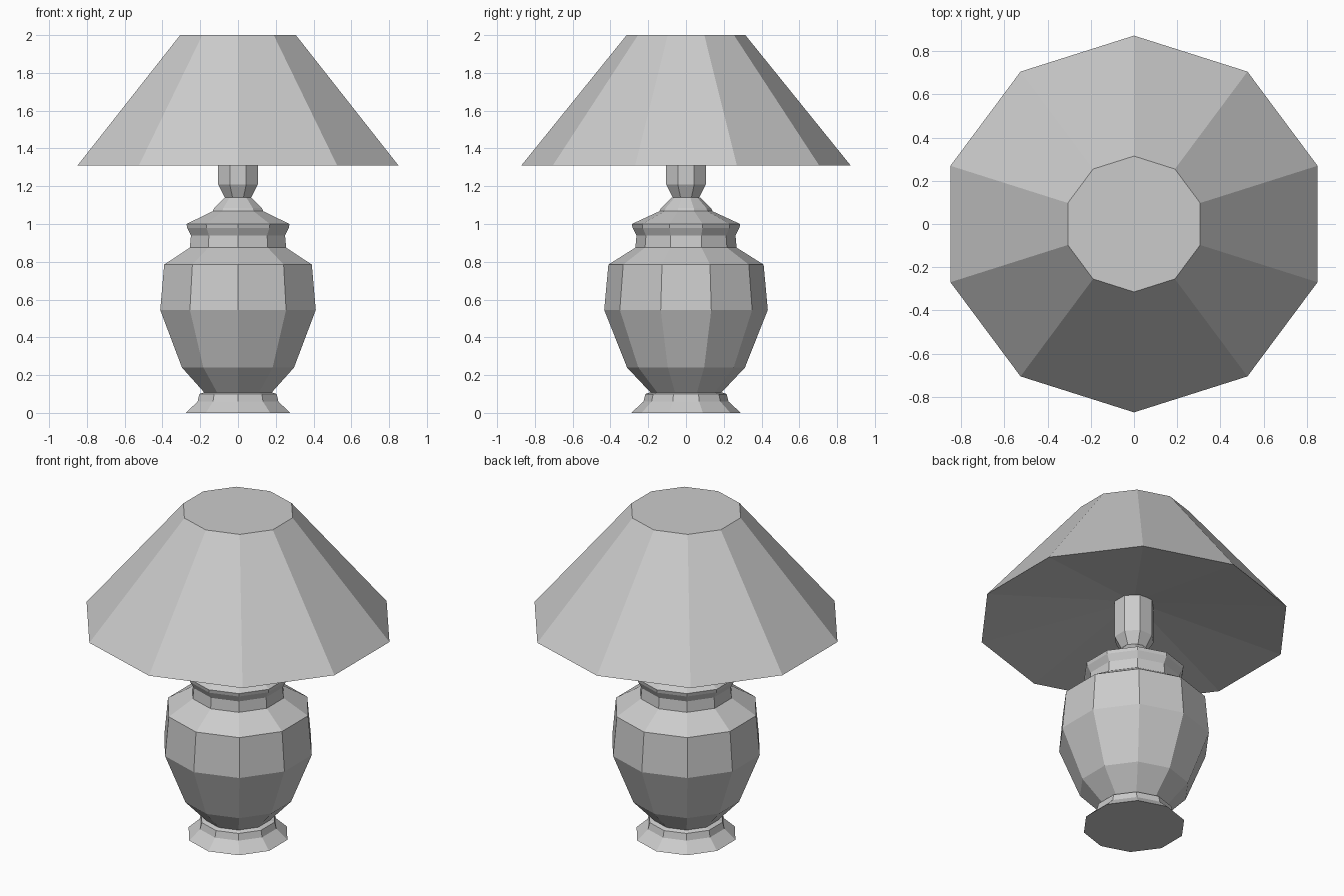
import bpy, bmesh
from math import cos, sin, pi

if "Cube" in bpy.data.objects:
    bpy.data.objects.remove(bpy.data.objects["Cube"])


def lathe(name, profile, sides=10, start=pi / 2, y_scale=1.0):
    """Revolve (radius, z) pairs into a faceted, capped solid."""
    bm = bmesh.new()
    rings = []
    for r, z in profile:
        angles = [start + 2 * pi * i / sides for i in range(sides)]
        rings.append([bm.verts.new((r * cos(a), r * sin(a) * y_scale, z)) for a in angles])
    for low, high in zip(rings, rings[1:]):
        for i in range(sides):
            j = (i + 1) % sides
            bm.faces.new((low[i], low[j], high[j], high[i]))
    bm.faces.new(rings[0])
    bm.faces.new(rings[-1])
    bmesh.ops.recalc_face_normals(bm, faces=bm.faces)
    mesh = bpy.data.meshes.new(name)
    bm.to_mesh(mesh)
    bm.free()
    obj = bpy.data.objects.new(name, mesh)
    bpy.context.collection.objects.link(obj)
    return obj


# Flared foot
lathe("foot", [(0.29, 0), (0.225, 0.06), (0.215, 0.10), (0.185, 0.11)])

# Urn body, shoulder and collar
lathe("urn_body", [(0.185, 0.105), (0.312, 0.24), (0.433, 0.545), (0.411, 0.785),
                   (0.268, 0.875), (0.262, 0.94), (0.283, 0.98), (0.287, 1.0),
                   (0.135, 1.07)])

# Small cap that tapers up to the socket
lathe("cap", [(0.14, 1.07), (0.132, 1.085), (0.075, 1.14)])

# Octagonal lamp socket
lathe("socket", [(0.075, 1.14), (0.114, 1.21), (0.114, 1.45)], sides=8, start=pi / 8)

# Shade: shallow recessed underside, sloping sides, flat top
lathe("shade", [(0.1, 1.44), (0.893, 1.31), (0.322, 2.0)], y_scale=0.976)
